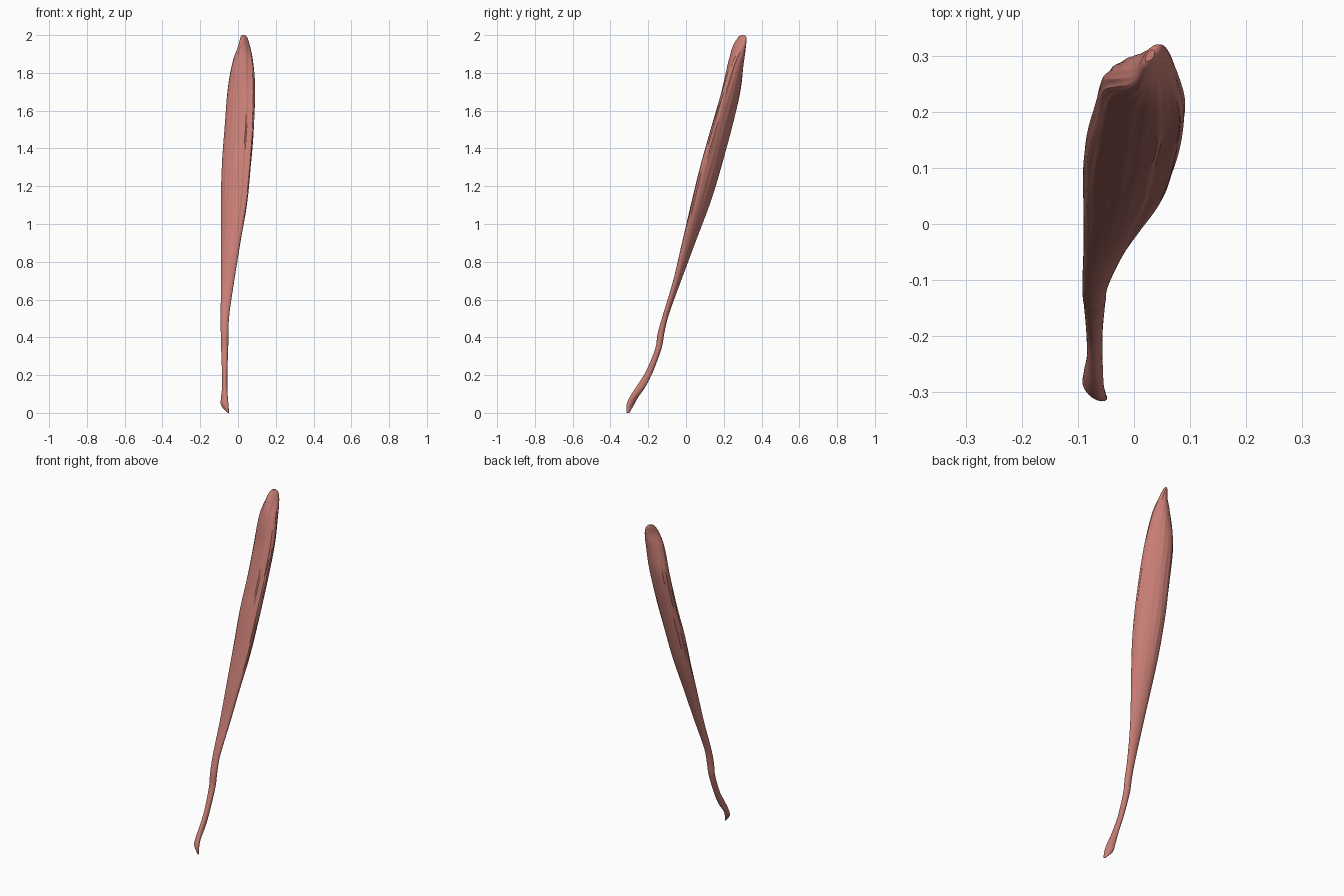
import bpy
import bmesh
from math import sin, cos, tau, exp, acos

default_cube = bpy.data.objects.get("Cube")
if default_cube:
    bpy.data.objects.remove(default_cube, do_unlink=True)

# Stations along the muscle: height, left and right limits, front and back
# limits, and slant of the section (negative leans from front right to back left)
STATIONS = [
    (0, -.056, -.048, -.314, -.3, -.5),
    (.04, -.089, -.05, -.315, -.277, -.5),
    (.08, -.09, -.054, -.3, -.255, -.4),
    (.14, -.084, -.056, -.262, -.214, 0),
    (.22, -.085, -.056, -.212, -.174, 0),
    (.34, -.089, -.052, -.163, -.13, 0),
    (.42, -.091, -.05, -.15, -.115, 0),
    (.52, -.092, -.046, -.122, -.091, -.1),
    (.7, -.09, -.02, -.068, -.026, -.3),
    (.9, -.09, .012, -.022, .048, -.45),
    (1.1, -.09, .046, .024, .123, -.5),
    (1.3, -.085, .067, .072, .185, -.5),
    (1.5, -.07, .083, .129, .24, -.5),
    (1.7, -.056, .09, .186, .286, -.4),
    (1.85, -.03, .08, .22, .303, 0),
    (1.94, 0, .064, .248, .317, .5),
    (1.985, .012, .05, .274, .32, .6),
    (2, .02, .037, .29, .31, .5),
]
STEPS_PER_SPAN = 8
SIDES = 72


def spline(a, b, c, d, t):
    """Smooth curve from b to c, guided by the neighbours a and d."""
    return b + .5 * t * (c - a + t * (2 * a - 5 * b + 4 * c - d
                                      + t * (3 * (b - c) + d - a)))


def sampled_stations():
    last = len(STATIONS) - 1
    for i in range(last):
        near = [STATIONS[max(0, min(last, i + k))] for k in (-1, 0, 1, 2)]
        for step in range(STEPS_PER_SPAN):
            t = step / STEPS_PER_SPAN
            yield [spline(*values, t) for values in zip(*near)]
    yield STATIONS[last]


def section(z, left, right, front, back, slant):
    """Slanted oval with a bowed back, a lengthwise flute and fine fibres."""
    points = []
    skew = acos(slant)
    belly = min(1, max(0, (z - .7) / .5)) * min(1, max(0, (2 - z) / .1))
    for i in range(SIDES):
        angle = tau * i / SIDES
        # Front right flute, fading out at both ends of the belly
        turn = (angle - .85 + tau / 2) % tau - tau / 2
        flute = .1 * belly * exp(-(turn / .25) ** 2)
        # Fibre ridges drift slowly around the belly and swell along it
        fibre = (.016 * sin(11 * angle + 3 * z) * cos(9 * z + 2 * angle)
                 + .014 * sin(19 * angle - 5 * z))
        size = 1 + fibre * (.3 + .7 * belly) - flute
        bow = .2 * belly * (cos(angle) ** 2 - .25)
        x = (left + right) / 2 + (right - left) / 2 * size * cos(angle)
        y = (front + back) / 2 + (back - front) / 2 * (
            size * cos(angle + skew) - bow)
        points.append((x, y, z))
    return points


def loft(name, sections, material):
    bm = bmesh.new()
    rings = [[bm.verts.new(p) for p in points] for points in sections]
    for lower, upper in zip(rings, rings[1:]):
        for i in range(SIDES):
            j = (i + 1) % SIDES
            bm.faces.new((lower[i], lower[j], upper[j], upper[i]))
    bm.faces.new(rings[0])
    bm.faces.new(rings[-1])
    bmesh.ops.recalc_face_normals(bm, faces=bm.faces)
    mesh = bpy.data.meshes.new(name)
    bm.to_mesh(mesh)
    bm.free()
    mesh.materials.append(material)
    obj = bpy.data.objects.new(name, mesh)
    bpy.context.collection.objects.link(obj)
    return obj


# Dull red muscle tissue
tissue = bpy.data.materials.new("muscle_tissue")
tissue.use_nodes = True
tissue.diffuse_color = (.58, .21, .18, 1)
shader = tissue.node_tree.nodes["Principled BSDF"]
shader.inputs["Base Color"].default_value = tissue.diffuse_color
shader.inputs["Roughness"].default_value = .6

# Muscle belly with its tapering tendon and flared foot
muscle = loft("muscle_belly_and_tendon",
              [section(*s) for s in sampled_stations()], tissue)
bpy.ops.object.select_all(action="DESELECT")
muscle.select_set(True)
bpy.context.view_layer.objects.active = muscle
bpy.ops.object.shade_smooth_by_angle()
